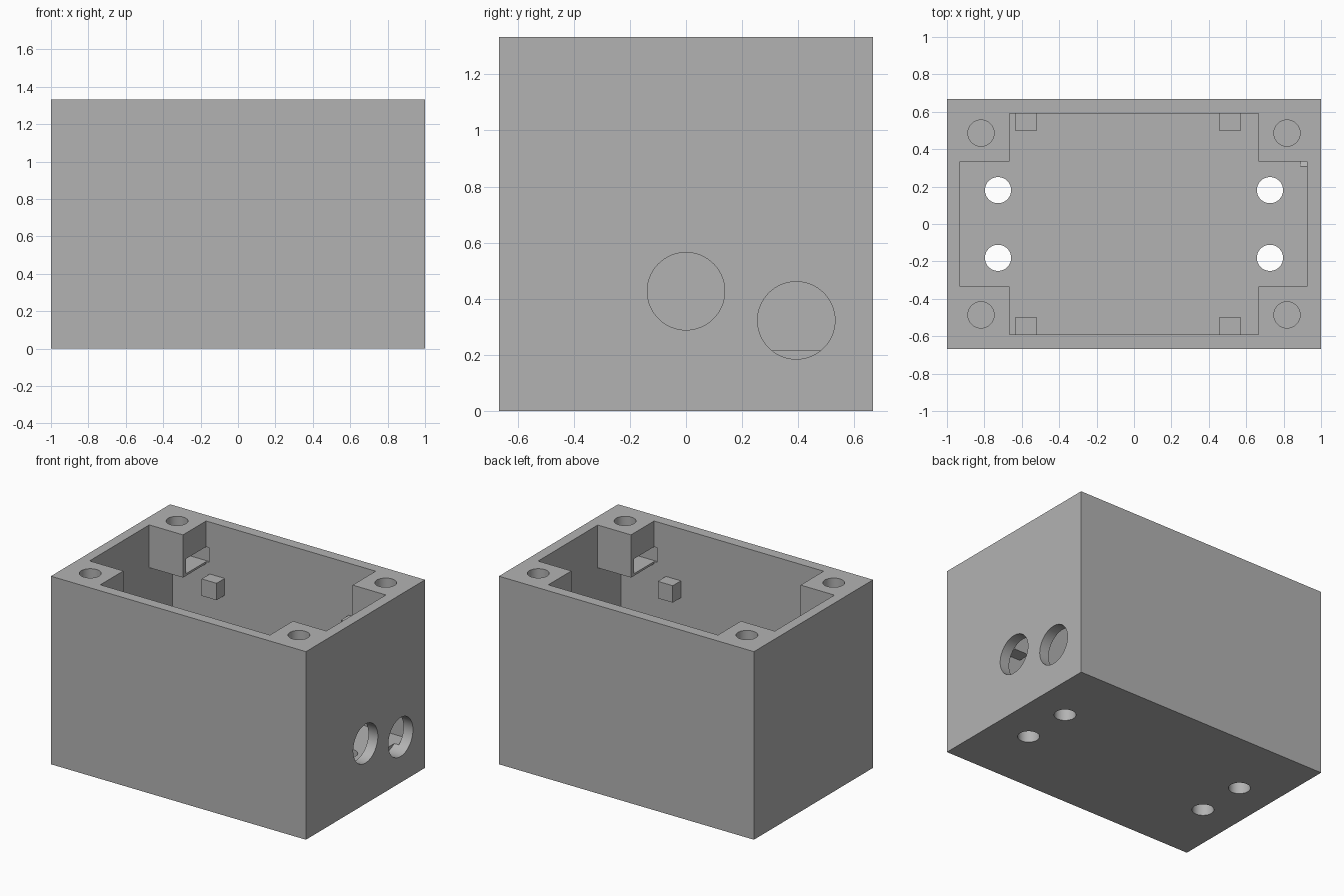
import bpy
import math
from mathutils import Vector

start_cube = bpy.data.objects.get("Cube")
if start_cube:
    bpy.data.objects.remove(start_cube, do_unlink=True)

HEIGHT = 1.333
HALF_DEPTH = 0.667
FLOOR_Z = 0.215
BOSS_Z = 1.03

grey = bpy.data.materials.new("plain_grey")
grey.use_nodes = True
grey.diffuse_color = (0.45, 0.45, 0.45, 1)
grey.node_tree.nodes["Principled BSDF"].inputs["Base Color"].default_value = (0.45, 0.45, 0.45, 1)


def box(name, low, high):
    """Axis-aligned box between two corners."""
    low, high = Vector(low), Vector(high)
    bpy.ops.mesh.primitive_cube_add(size=1, location=(low + high) / 2)
    obj = bpy.context.object
    obj.name = name
    obj.scale = high - low
    bpy.ops.object.transform_apply(location=True, rotation=True, scale=True)
    return obj


def cylinder(name, centre, radius, length, along_x=False):
    tilt = (0, math.pi / 2, 0) if along_x else (0, 0, 0)
    bpy.ops.mesh.primitive_cylinder_add(vertices=64, radius=radius, depth=length,
                                        location=centre, rotation=tilt)
    obj = bpy.context.object
    obj.name = name
    bpy.ops.object.transform_apply(location=True, rotation=True, scale=True)
    return obj


def combine(target, tool, operation):
    """Apply a boolean and discard the tool."""
    tool.hide_render = True
    mod = target.modifiers.new(tool.name, "BOOLEAN")
    mod.operation = operation
    mod.solver = "EXACT"
    mod.object = tool
    bpy.context.view_layer.objects.active = target
    bpy.ops.object.modifier_apply(modifier=mod.name)
    bpy.data.objects.remove(tool, do_unlink=True)


def cut(target, tool):
    combine(target, tool, "DIFFERENCE")


def join(target, tool):
    combine(target, tool, "UNION")


def corner_box(name, sx, sy, xs, ys, zs):
    """Box given for the +x +y corner, mirrored by signs."""
    x = sorted(sx * v for v in xs)
    y = sorted(sy * v for v in ys)
    return box(name, (x[0], y[0], zs[0]), (x[1], y[1], zs[1]))


# Open-topped shell
shell = box("enclosure", (-1, -HALF_DEPTH, 0), (1, HALF_DEPTH, 1.5))
cut(shell, box("cavity", (-0.93, -0.592, FLOOR_Z), (0.926, 0.592, 2)))

corners = [(sx, sy) for sx in (-1, 1) for sy in (-1, 1)]

# Corner screw bosses hanging from the rim
for sx, sy in corners:
    join(shell, corner_box("screw_boss", sx, sy, (0.665, 0.96), (0.334, 0.63), (BOSS_Z, 1.42)))
cut(shell, box("rim_trim", (-2, -2, HEIGHT), (2, 2, 3)))

# Screw holes, nut slots and floor holes
for sx, sy in corners:
    cut(shell, corner_box("nut_slot", sx, sy, (0.643, 0.94), (0.365, 0.605), (1.045, 1.15)))
    cut(shell, cylinder("screw_hole", (sx * 0.818, sy * 0.486, 1.25), 0.07, 0.36))
    cut(shell, cylinder("floor_hole", (sx * 0.727, sy * 0.181, 0.1), 0.07, 0.5))

# Cable holes in the left wall
for y, z in ((0, 0.427), (0.393, 0.323)):
    cut(shell, cylinder("cable_hole", (1.04, y, z), 0.138, 0.3, along_x=True))

# Small support blocks on the long walls
for x in (-0.636, 0.455):
    for sy in (-1, 1):
        join(shell, corner_box("support_block", 1, sy, (x, x + 0.117), (0.501, 0.63), (0.845, 0.965)))

# Smooth hole walls, crisp edges
shell.data.materials.clear()
shell.data.materials.append(grey)
bpy.ops.object.select_all(action="DESELECT")
shell.select_set(True)
bpy.context.view_layer.objects.active = shell
bpy.ops.object.shade_smooth_by_angle(angle=math.radians(30))
